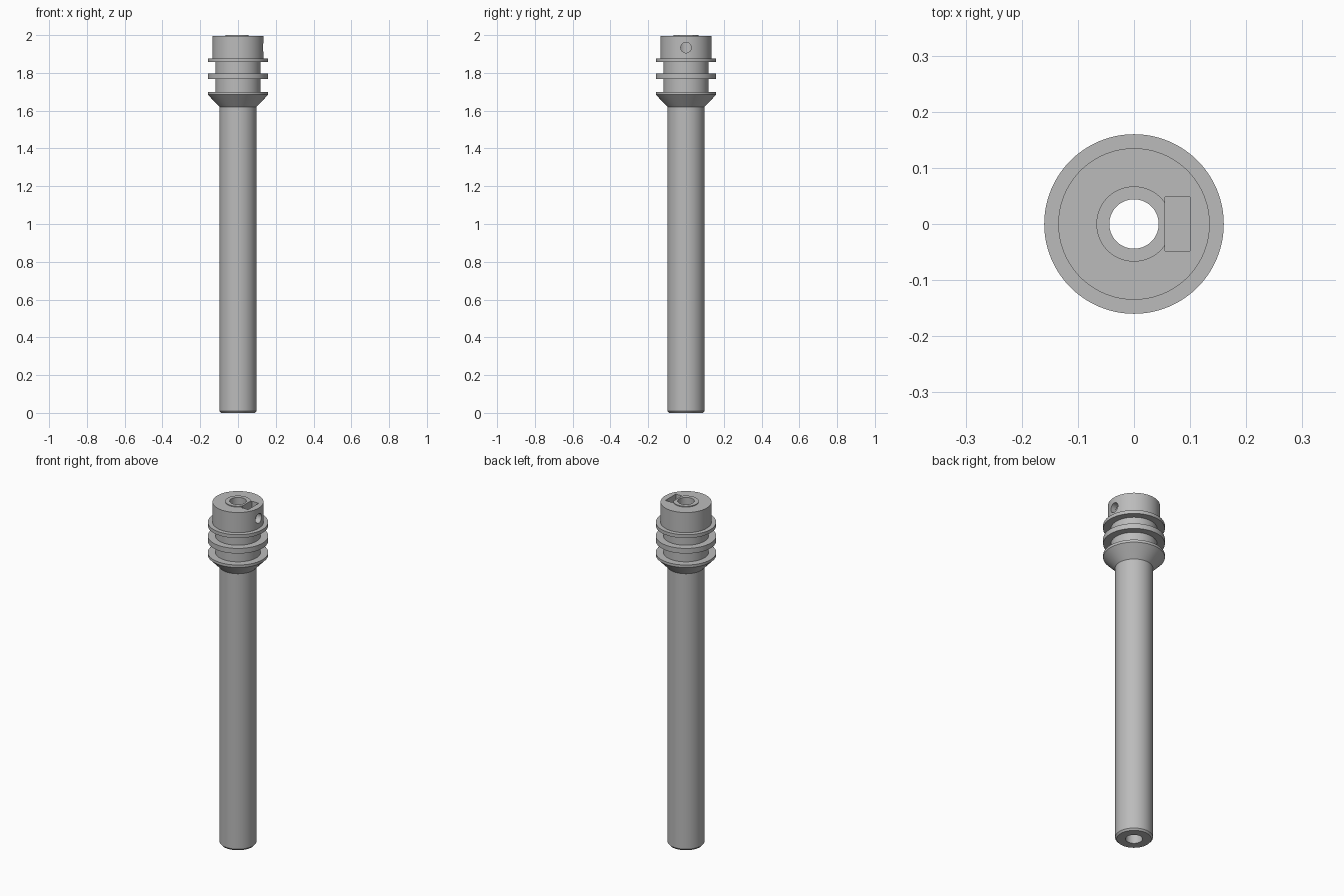
import bpy, bmesh, math
from mathutils import Matrix

if "Cube" in bpy.data.objects:
    bpy.data.objects.remove(bpy.data.objects["Cube"], do_unlink=True)

grey = bpy.data.materials.new("plain grey")
grey.use_nodes = True
colour = (0.5, 0.5, 0.5, 1)
grey.diffuse_color = colour
grey.node_tree.nodes["Principled BSDF"].inputs["Base Color"].default_value = colour


def make_object(name, bm):
    bmesh.ops.recalc_face_normals(bm, faces=bm.faces)
    mesh = bpy.data.meshes.new(name)
    bm.to_mesh(mesh)
    bm.free()
    mesh.materials.append(grey)
    obj = bpy.data.objects.new(name, mesh)
    bpy.context.collection.objects.link(obj)
    return obj


def lathe(name, profile, segments=96):
    """Spin a closed (radius, height) outline around the z axis."""
    bm = bmesh.new()
    verts = [bm.verts.new((r, 0, z)) for r, z in profile]
    edges = [bm.edges.new((v, verts[i - 1])) for i, v in enumerate(verts)]
    bmesh.ops.spin(bm, geom=verts + edges, cent=(0, 0, 0), axis=(0, 0, 1),
                   angle=math.tau, steps=segments, use_duplicate=False)
    bmesh.ops.remove_doubles(bm, verts=bm.verts, dist=1e-5)
    return make_object(name, bm)


BORE, SHAFT, GROOVE, FLANGE, HEAD, BOSS = 0.044, 0.098, 0.12, 0.16, 0.135, 0.067

# Hollow shaft with cone, flanges, head and raised collar
shaft = lathe("flanged_shaft", [
    (BORE, 0), (0.09, 0), (SHAFT, 0.01), (SHAFT, 1.62),
    (FLANGE, 1.685), (FLANGE, 1.70), (GROOVE, 1.70), (GROOVE, 1.767),
    (FLANGE, 1.767), (FLANGE, 1.797), (GROOVE, 1.797), (GROOVE, 1.857),
    (FLANGE, 1.857), (FLANGE, 1.877), (HEAD, 1.877), (HEAD, 1.995),
    (BOSS, 1.995), (BOSS, 2), (BORE, 2)])

# Nut slot cutter, open at the top of the head
bm = bmesh.new()
bmesh.ops.create_cube(bm, size=1, matrix=Matrix.Translation((0.0775, 0, 1.957))
                      @ Matrix.Diagonal((0.045, 0.097, 0.14, 1)))
slot = make_object("nut_slot_cutter", bm)

# Screw hole cutter, running from the side of the head into the bore
bm = bmesh.new()
bmesh.ops.create_cone(bm, cap_ends=True, segments=32, radius1=0.028, radius2=0.028,
                      depth=0.18, matrix=Matrix.Translation((0.11, 0, 1.934))
                      @ Matrix.Rotation(math.pi / 2, 4, "Y"))
hole = make_object("screw_hole_cutter", bm)

bpy.ops.object.select_all(action="DESELECT")
bpy.context.view_layer.objects.active = shaft
shaft.select_set(True)
for cutter in (slot, hole):
    cutter.hide_render = True
    mod = shaft.modifiers.new("cut", "BOOLEAN")
    mod.operation, mod.solver, mod.object = "DIFFERENCE", "EXACT", cutter
    bpy.ops.object.modifier_apply(modifier=mod.name)
    bpy.data.objects.remove(cutter, do_unlink=True)

bpy.ops.object.shade_smooth_by_angle(angle=math.radians(30))
